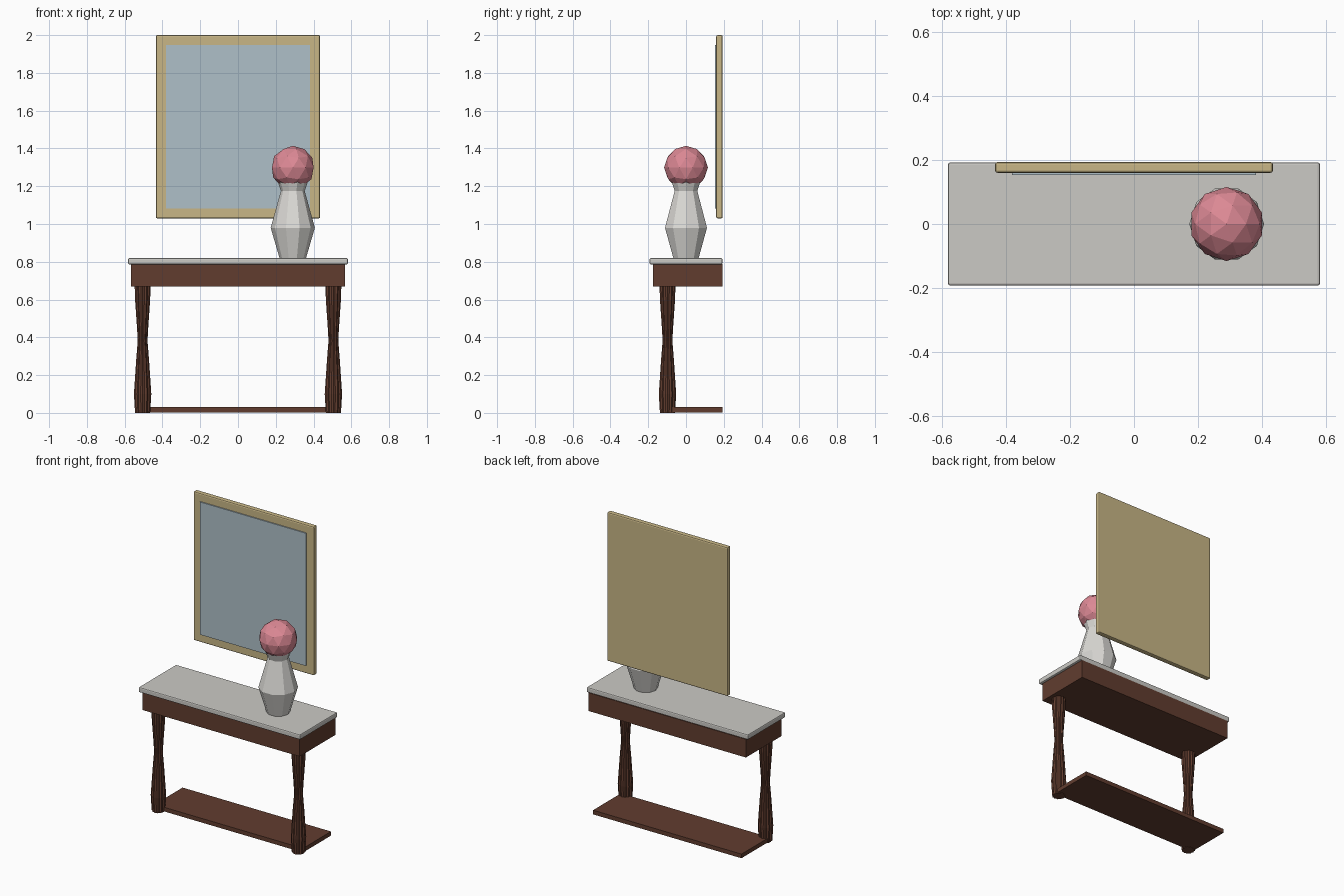
import bpy, bmesh, math

if "Cube" in bpy.data.objects:
    bpy.data.objects.remove(bpy.data.objects["Cube"])


def material(name, rgb):
    m = bpy.data.materials.new(name)
    m.diffuse_color = (*rgb, 1)
    m.use_nodes = True
    m.node_tree.nodes["Principled BSDF"].inputs["Base Color"].default_value = m.diffuse_color
    return m


WOOD = material("dark wood", (0.12, 0.046, 0.028))
STONE = material("pale stone", (0.60, 0.59, 0.56))
CERAMIC = material("white ceramic", (0.71, 0.70, 0.67))
PINK = material("flower pink", (0.72, 0.25, 0.30))
GOLD = material("dull gold", (0.58, 0.47, 0.24))
GLASS = material("mirror blue", (0.43, 0.53, 0.58))


def finish(name, bm, mat):
    bmesh.ops.recalc_face_normals(bm, faces=bm.faces)
    mesh = bpy.data.meshes.new(name)
    bm.to_mesh(mesh)
    bm.free()
    mesh.materials.append(mat)
    ob = bpy.data.objects.new(name, mesh)
    bpy.context.collection.objects.link(ob)
    return ob


def box(name, x, y, z, mat, bevel=0):
    """Box from (min, max) ranges, with an optional chamfer."""
    bm = bmesh.new()
    bmesh.ops.create_cube(bm, size=1)
    for v in bm.verts:
        v.co = [(r[0] + r[1]) / 2 + c * (r[1] - r[0]) for c, r in zip(v.co, (x, y, z))]
    ob = finish(name, bm, mat)
    if bevel:
        mod = ob.modifiers.new("chamfer", "BEVEL")
        mod.width = bevel
        mod.segments = 2
    return ob


def turned(name, profile, sides, centre, mat, flute=1.0):
    """Lathe a (radius, z) profile; flute < 1 pulls in every second point."""
    bm = bmesh.new()
    rings = []
    for r, z in profile:
        ring = []
        for i in range(sides):
            a = 2 * math.pi * i / sides
            rr = r * (flute if i % 2 else 1)
            ring.append(bm.verts.new((centre[0] + rr * math.cos(a),
                                      centre[1] + rr * math.sin(a), z)))
        rings.append(ring)
    for lo, hi in zip(rings, rings[1:]):
        for i in range(sides):
            j = (i + 1) % sides
            bm.faces.new((lo[i], lo[j], hi[j], hi[i]))
    bm.faces.new(rings[0])
    bm.faces.new(rings[-1])
    return finish(name, bm, mat)


# Console table
box("tabletop", (-0.582, 0.582), (-0.193, 0.193), (0.786, 0.82), STONE, 0.007)
box("apron", (-0.567, 0.567), (-0.175, 0.193), (0.668, 0.787), WOOD)
box("bottom_shelf", (-0.535, 0.535), (-0.095, 0.193), (0.003, 0.03), WOOD)

# Fluted front legs
LEG = [(0.040, 0), (0.046, 0.10), (0.034, 0.28), (0.026, 0.38),
       (0.029, 0.44), (0.040, 0.60), (0.042, 0.67)]
for side, x in (("left", -0.505), ("right", 0.505)):
    turned(side + "_leg", LEG, 24, (x, -0.098), WOOD, 0.88)

# Vase holding a ball of flowers
turned("vase", [(0.070, 0.819), (0.117, 0.98), (0.063, 1.175), (0.080, 1.225)],
       10, (0.29, 0), CERAMIC)
bm = bmesh.new()
bmesh.ops.create_icosphere(bm, subdivisions=2, radius=0.116)
bmesh.ops.translate(bm, verts=bm.verts, vec=(0.29, 0, 1.298))
finish("flower_ball", bm, PINK)

# Wall mirror
box("mirror_frame", (-0.435, 0.435), (0.16, 0.194), (1.03, 2.0), GOLD, 0.008)
box("mirror_glass", (-0.382, 0.382), (0.153, 0.162), (1.083, 1.948), GLASS)
